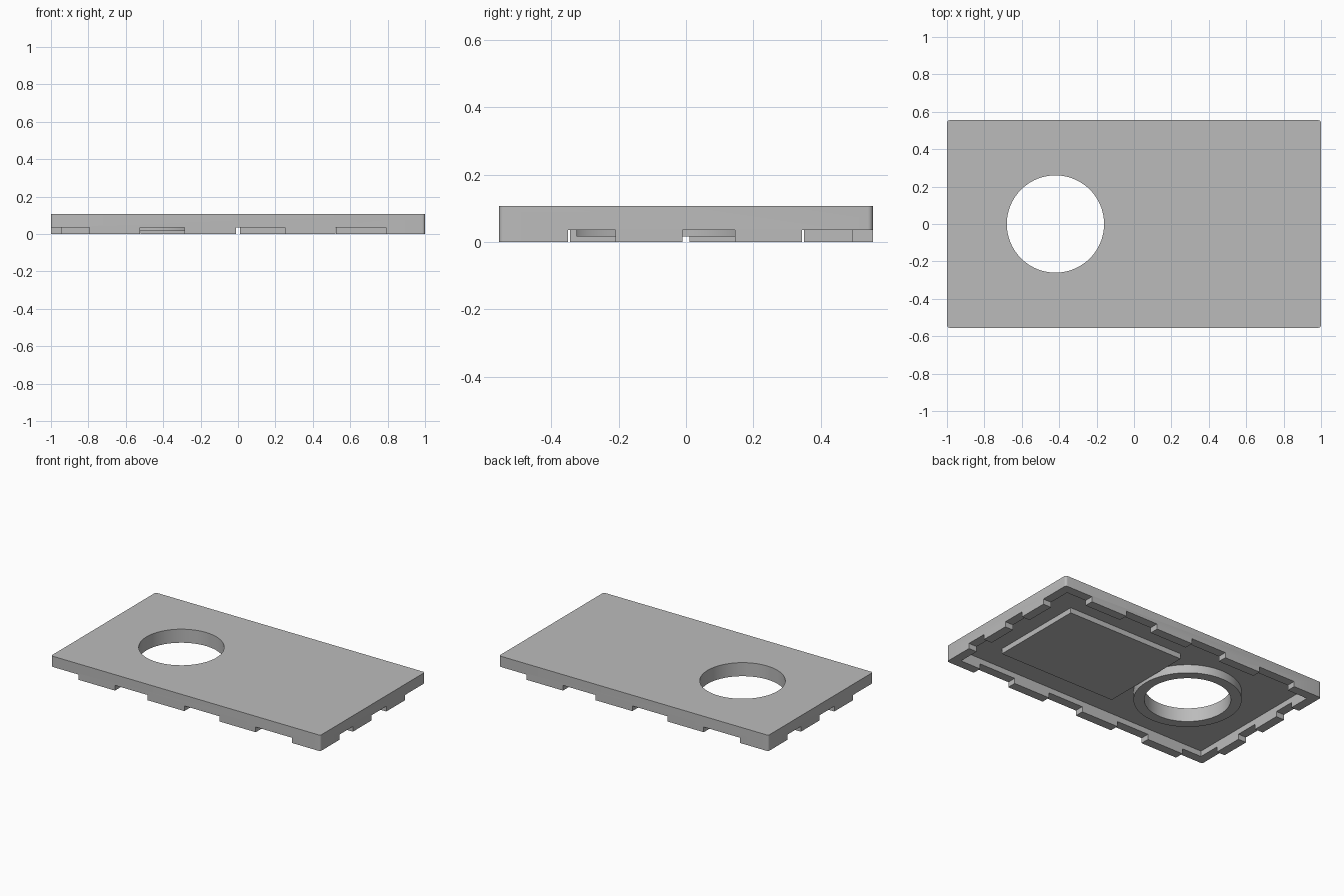
import bpy, bmesh
from math import pi, cos, sin

if "Cube" in bpy.data.objects:
    bpy.data.objects.remove(bpy.data.objects["Cube"])

HX, HY = 1.0, 0.555          # half length, half width
TOP, CEIL, NOTCH, RING_Z = 0.107, 0.072, 0.035, 0.016
RIM = 0.06                   # rim thickness
HOLE_X, HOLE_R, RING_R = -0.42, 0.26, 0.325

grey = bpy.data.materials.new("plain grey")
grey.use_nodes = True
grey.diffuse_color = (0.5, 0.5, 0.5, 1)
grey.node_tree.nodes["Principled BSDF"].inputs["Base Color"].default_value = (0.5, 0.5, 0.5, 1)


def make(name, bm):
    bmesh.ops.recalc_face_normals(bm, faces=bm.faces)
    mesh = bpy.data.meshes.new(name)
    bm.to_mesh(mesh)
    bm.free()
    mesh.materials.append(grey)
    obj = bpy.data.objects.new(name, mesh)
    bpy.context.collection.objects.link(obj)
    return obj


def prism(name, outline, z0, z1):
    bm = bmesh.new()
    face = bm.faces.new([bm.verts.new((x, y, z0)) for x, y in outline])
    up = bmesh.ops.extrude_face_region(bm, geom=[face])["geom"]
    for v in up:
        if isinstance(v, bmesh.types.BMVert):
            v.co.z = z1
    return make(name, bm)


def box(name, x0, x1, y0, y1, z0, z1):
    return prism(name, [(x0, y0), (x1, y0), (x1, y1), (x0, y1)], z0, z1)


def circle(cx, cy, r, start=0, sweep=2 * pi, n=96, closed=True):
    steps = n if closed else n - 1
    return [(cx + r * cos(start + sweep * i / steps),
             cy + r * sin(start + sweep * i / steps)) for i in range(n)]


def cut(obj, cutter):
    mod = obj.modifiers.new("cut", 'BOOLEAN')
    mod.operation, mod.solver, mod.object = 'DIFFERENCE', 'EXACT', cutter
    bpy.context.view_layer.update()
    graph = bpy.context.evaluated_depsgraph_get()
    mesh = bpy.data.meshes.new_from_object(obj.evaluated_get(graph))
    obj.modifiers.clear()
    obj.data = mesh
    bpy.data.objects.remove(cutter)


def smooth(obj):
    bpy.ops.object.select_all(action='DESELECT')
    obj.select_set(True)
    bpy.context.view_layer.objects.active = obj
    bpy.ops.object.shade_smooth_by_angle(angle=pi / 6)


# Plate with small rounded corners, hollowed from below
r = 0.015
outline = []
for k, (sx, sy) in enumerate([(1, 1), (-1, 1), (-1, -1), (1, -1)]):
    outline += circle(sx * (HX - r), sy * (HY - r), r, k * pi / 2, pi / 2, 6, False)
plate = prism("lid_plate", outline, 0, TOP)
cut(plate, box("cavity", RIM - HX, HX - RIM, RIM - HY, HY - RIM, -0.1, CEIL))

# Rim notches: front and right sides, repeated half a turn round
front = [(-1.1, -0.795), (-0.525, -0.285), (-0.01, 0.25), (0.52, 0.79)]
right = [(-0.35, -0.21), (-0.01, 0.145), (0.345, 0.7)]
depth = RIM + 0.01
for s in (1, -1):
    for a, b in front:
        x0, x1 = sorted((s * a, s * b))
        y0, y1 = sorted((-s * (HY + 0.1), -s * (HY - depth)))
        cut(plate, box("notch", x0, x1, y0, y1, -0.1, NOTCH))
    for a, b in right:
        y0, y1 = sorted((s * a, s * b))
        x0, x1 = sorted((s * (HX + 0.1), s * (HX - depth)))
        cut(plate, box("notch", x0, x1, y0, y1, -0.1, NOTCH))

# Round through-hole
cut(plate, prism("hole", circle(HOLE_X, 0, HOLE_R), -0.1, 0.3))
smooth(plate)

# Collar around the hole on the underside
ring = prism("hole_collar", circle(HOLE_X, 0, RING_R), RING_Z, CEIL)
cut(ring, prism("hole", circle(HOLE_X, 0, HOLE_R), -0.1, 0.3))
smooth(ring)

# Raised rectangular pad on the underside
box("underside_pad", HOLE_X + RING_R, 0.766, -0.322, 0.322, 0.037, CEIL)
